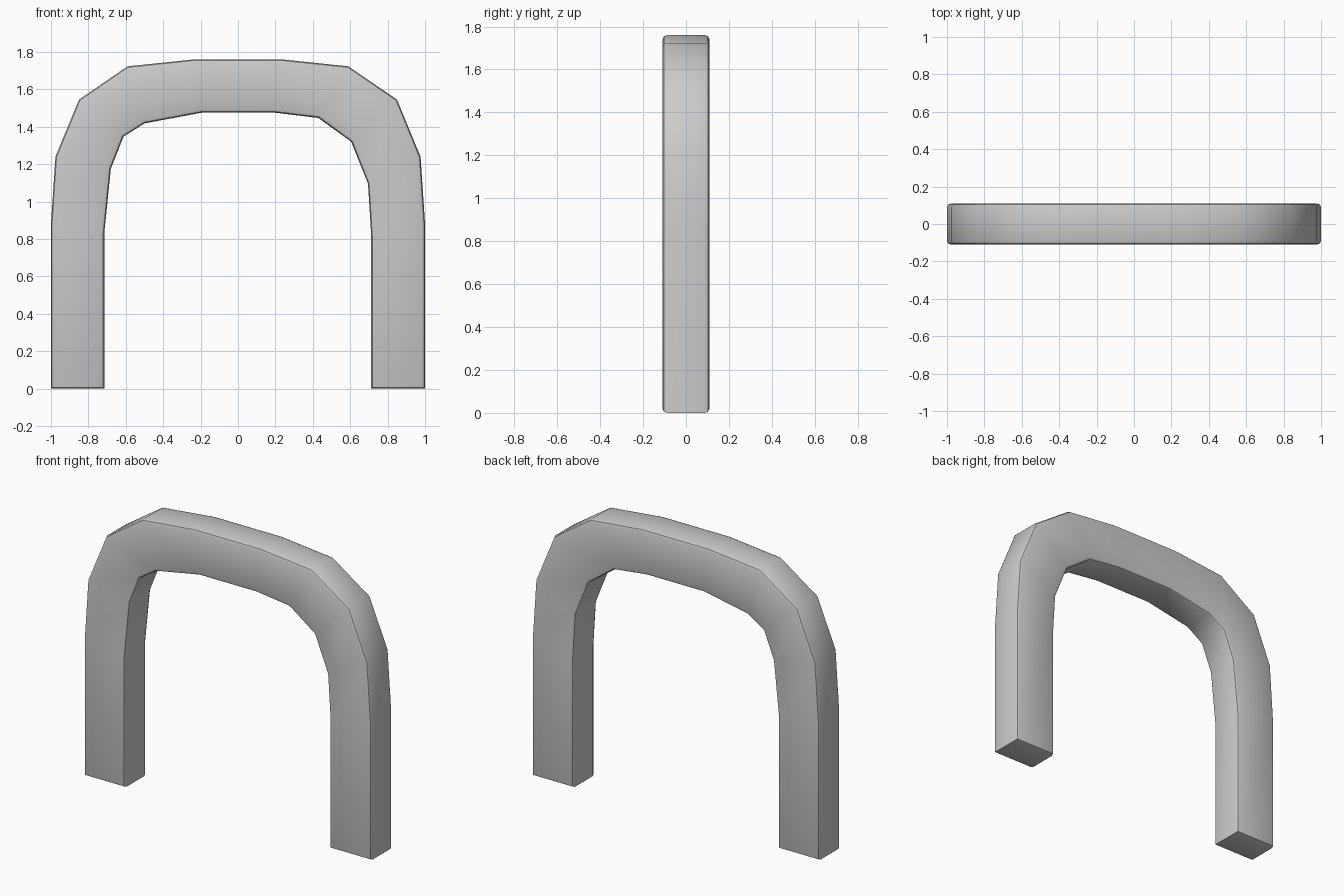
import bpy, bmesh

if "Cube" in bpy.data.objects:
    bpy.data.objects.remove(bpy.data.objects["Cube"])

DEPTH = 0.109   # half thickness along y
BEVEL = 0.02

# Outer outline: left half, mirrored to the right
half = [(-1, 0), (-1, 0.88), (-0.976, 1.24), (-0.85, 1.545), (-0.59, 1.723), (-0.235, 1.76)]
outer = half + [(-x, z) for x, z in reversed(half)]

# Inner outline: slightly uneven from left to right
inner = [(-0.715, 0), (-0.715, 0.83), (-0.68, 1.175), (-0.612, 1.347), (-0.5, 1.418), (-0.195, 1.475),
         (0.2, 1.475), (0.43, 1.447), (0.605, 1.32), (0.695, 1.095), (0.712, 0.82), (0.712, 0)]

bm = bmesh.new()

# Four-sided cross-section at each step along the arch
rings = []
for (ox, oz), (ix, iz) in zip(outer, inner):
    rings.append([bm.verts.new(p) for p in (
        (ox, -DEPTH, oz), (ix, -DEPTH, iz), (ix, DEPTH, iz), (ox, DEPTH, oz))])

# Skin between cross-sections, collecting the long rim edges
rims = []
for a, b in zip(rings, rings[1:]):
    for i in range(4):
        j = (i + 1) % 4
        bm.faces.new((a[i], a[j], b[j], b[i]))
        rims.append(bm.edges.get((a[i], b[i])))

# Feet, with their front and back edges rounded too
for r in (rings[0], rings[-1]):
    bm.faces.new(r)
    rims += [bm.edges.get((r[0], r[1])), bm.edges.get((r[2], r[3]))]

bmesh.ops.recalc_face_normals(bm, faces=bm.faces)
bmesh.ops.bevel(bm, geom=rims, offset=BEVEL, segments=2, profile=0.5,
                affect='EDGES', clamp_overlap=True)
bmesh.ops.recalc_face_normals(bm, faces=bm.faces)

mesh = bpy.data.meshes.new("arch")
bm.to_mesh(mesh)
bm.free()
arch = bpy.data.objects.new("arch", mesh)
bpy.context.collection.objects.link(arch)

# Smooth shading with sharp corners kept
bpy.context.view_layer.objects.active = arch
arch.select_set(True)
bpy.ops.object.shade_smooth_by_angle(angle=0.7)
